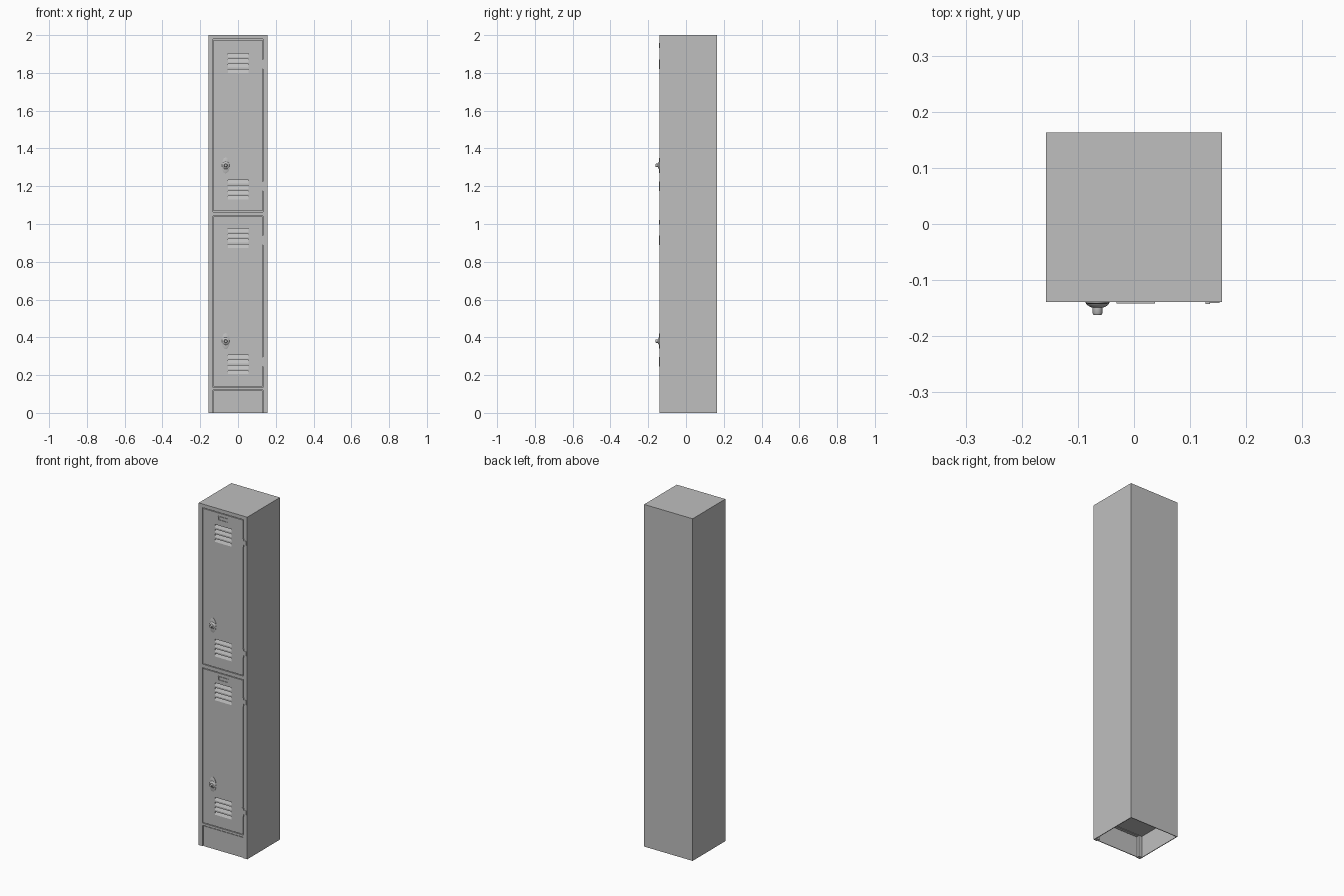
import bpy, bmesh, math
from mathutils import Matrix

cube = bpy.data.objects.get("Cube")
if cube:
    bpy.data.objects.remove(cube, do_unlink=True)

HALF, FRONT, BACK, TOP = 0.157, -0.139, 0.163, 2.0
SHEET = 0.004


def material(name, value):
    m = bpy.data.materials.new(name)
    m.use_nodes = True
    colour = (value, value, value, 1)
    m.diffuse_color = colour
    m.node_tree.nodes["Principled BSDF"].inputs["Base Color"].default_value = colour
    return m


paint = material("grey paint", 0.52)


def finish(name, bm):
    bmesh.ops.recalc_face_normals(bm, faces=bm.faces)
    mesh = bpy.data.meshes.new(name)
    bm.to_mesh(mesh)
    bm.free()
    mesh.materials.append(paint)
    obj = bpy.data.objects.new(name, mesh)
    bpy.context.collection.objects.link(obj)
    return obj


def add_box(bm, x, y, z):
    size = [b - a for a, b in (x, y, z)]
    mid = [(a + b) / 2 for a, b in (x, y, z)]
    bmesh.ops.create_cube(bm, size=1, matrix=Matrix.Translation(mid) @ Matrix.Diagonal((*size, 1)))


def boxes(name, *specs):
    bm = bmesh.new()
    for spec in specs:
        add_box(bm, *spec)
    return finish(name, bm)


def add_prism(bm, x, profile):
    """Extrude a (y, z) outline along x."""
    ends = [[bm.verts.new((px, y, z)) for y, z in profile] for px in x]
    n = len(profile)
    for ring in ends:
        bm.faces.new(ring)
    for i in range(n):
        j = (i + 1) % n
        bm.faces.new((ends[0][i], ends[0][j], ends[1][j], ends[1][i]))


def turned(name, x, z, profile, stretch=1, sides=24):
    """Spin a (radius, distance from the door) profile about the y axis."""
    bm = bmesh.new()
    rings = []
    for r, out in profile:
        ring = []
        for k in range(sides):
            a = 2 * math.pi * k / sides
            ring.append(bm.verts.new((x + r * math.cos(a), FRONT - out, z + stretch * r * math.sin(a))))
        rings.append(ring)
    for a, b in zip(rings, rings[1:]):
        for k in range(sides):
            j = (k + 1) % sides
            bm.faces.new((a[k], a[j], b[j], b[k]))
    bm.faces.new(rings[0])
    bm.faces.new(rings[-1])
    obj = finish(name, bm)
    bpy.ops.object.select_all(action="DESELECT")
    obj.select_set(True)
    bpy.context.view_layer.objects.active = obj
    bpy.ops.object.shade_smooth_by_angle(angle=math.radians(35))


# Sheet metal shell, open underneath
for side, s in (("left", 1), ("right", -1)):
    x = sorted((s * HALF, s * (HALF - SHEET)))
    boxes(side + "_wall", (x, (FRONT, BACK), (0, TOP)))
    x = sorted((s * (HALF - SHEET), s * 0.133))
    boxes(side + "_front_post", (x, (FRONT, FRONT + 0.02), (0, TOP - SHEET)))
inner = (SHEET - HALF, HALF - SHEET)
boxes("back_wall", (inner, (BACK - SHEET, BACK), (0, TOP)))
boxes("top_panel", (inner, (FRONT, BACK - SHEET), (TOP - SHEET, TOP)))
for name, z in (("floor_panel", 0.125), ("middle_shelf", 1.052)):
    boxes(name, (inner, (FRONT + 0.02, BACK - SHEET), (z, z + SHEET)))

# Front rails and recessed kick plate
opening = (-0.133, 0.133)
for name, z in (("bottom_rail", (0.122, 0.135)), ("middle_rail", (1.043, 1.064)),
                ("top_rail", (1.979, TOP - SHEET))):
    boxes(name, (opening, (FRONT, FRONT + 0.02), z))
boxes("kick_plate", ((-0.129, 0.129), (FRONT + 0.004, FRONT + 0.008), (0, 0.118)))

# Doors with louvres, name plate, hinges and lock
for label, low, high, vents, hinges, lock in (
        ("upper", 1.068, 1.975, (1.80, 1.13), (1.845, 1.20), 1.31),
        ("lower", 0.139, 1.039, (0.874, 0.205), (0.915, 0.27), 0.38)):
    door = boxes(label + "_door", ((-0.129, 0.129), (FRONT, FRONT + 0.02), (low, high)))

    # Sloped vent pockets cut into the door
    bm = bmesh.new()
    for vent in vents:
        for k in range(4):
            z = vent + 0.028 * k
            add_prism(bm, (-0.053, 0.056), [(FRONT, z), (FRONT - 0.01, z), (FRONT - 0.01, z + 0.018),
                                            (FRONT + 0.01, z + 0.018)])
    cutter = finish(label + "_vent_cutter", bm)
    cut = door.modifiers.new("vents", "BOOLEAN")
    cut.object, cut.operation, cut.solver = cutter, "DIFFERENCE", "EXACT"
    bpy.context.view_layer.objects.active = door
    bpy.ops.object.modifier_apply(modifier=cut.name)
    bpy.data.objects.remove(cutter, do_unlink=True)

    # Name plate holder: a thin raised frame
    z = high - 0.03
    y = (FRONT - 0.003, FRONT)
    boxes(label + "_label_holder",
          ((-0.031, 0.037), y, (z - 0.012, z - 0.008)), ((-0.031, 0.037), y, (z + 0.008, z + 0.012)),
          ((-0.031, -0.027), y, (z - 0.008, z + 0.008)), ((0.033, 0.037), y, (z - 0.008, z + 0.008)))

    # Hinge knuckle and leaf
    for place, z in zip(("top", "bottom"), hinges):
        boxes(f"{label}_{place}_hinge",
              ((0.127, 0.135), (FRONT - 0.004, FRONT + 0.004), (z - 0.025, z + 0.025)),
              ((0.135, 0.152), (FRONT - 0.002, FRONT), (z - 0.012, z + 0.012)))

    # Oval lock plate with turning knob
    turned(label + "_lock_plate", -0.065, lock, [(0.021, 0), (0.021, 0.002), (0.018, 0.004)], stretch=2)
    turned(label + "_lock_knob", -0.065, lock,
           [(0.021, 0.002), (0.019, 0.005), (0.013, 0.009), (0.009, 0.010), (0.009, 0.020), (0.007, 0.023)])
